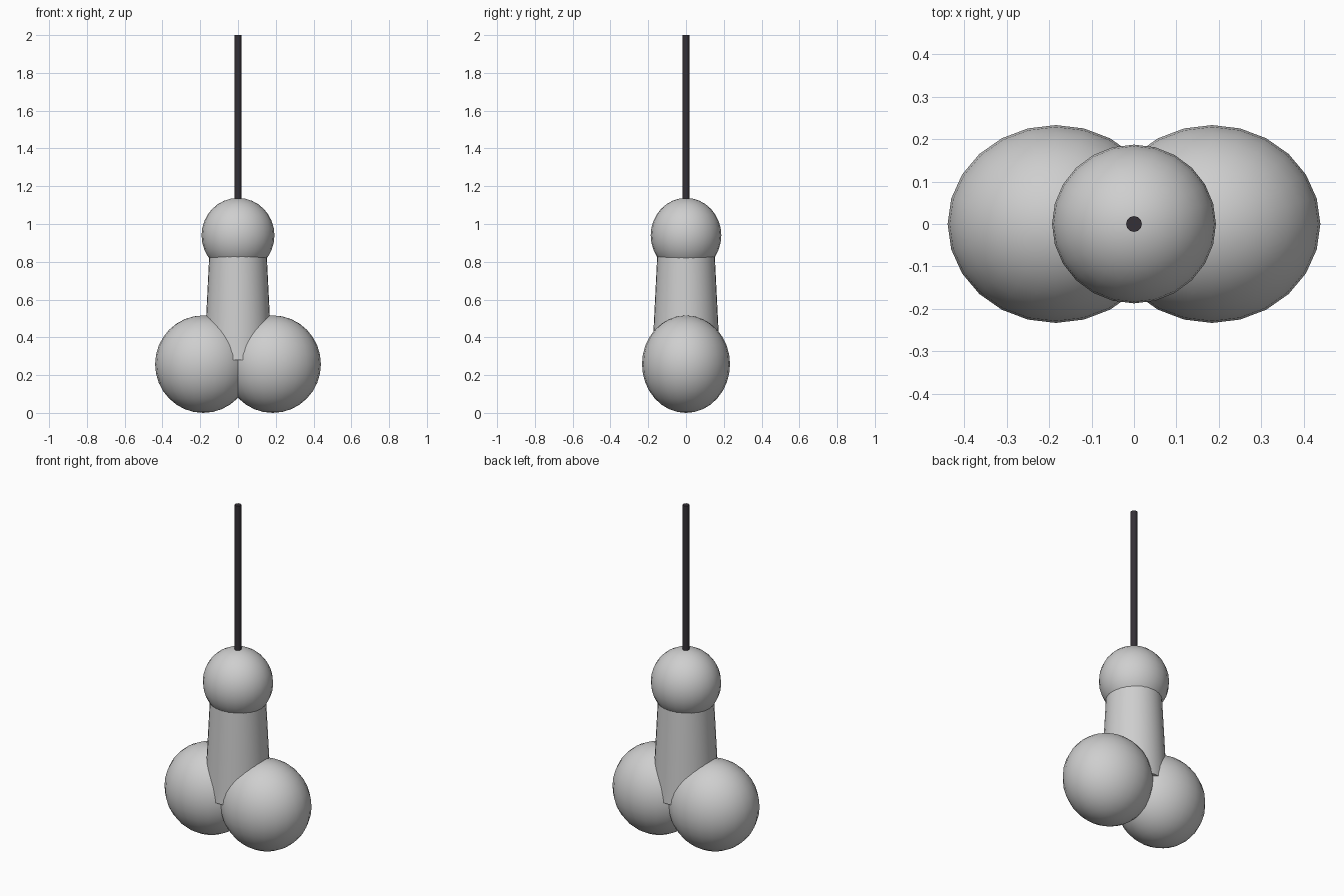
import bpy
import math

cube = bpy.data.objects.get("Cube")
if cube:
    bpy.data.objects.remove(cube, do_unlink=True)


def make_material(name, rgb):
    mat = bpy.data.materials.new(name)
    mat.use_nodes = True
    colour = (*rgb, 1)
    mat.diffuse_color = colour
    mat.node_tree.nodes["Principled BSDF"].inputs["Base Color"].default_value = colour
    return mat


def finish(name, mat):
    obj = bpy.context.object
    obj.name = name
    obj.data.materials.append(mat)
    bpy.ops.object.transform_apply(location=False, rotation=False, scale=True)
    bpy.ops.object.shade_smooth_by_angle(angle=math.radians(40))
    return obj


def ellipsoid(name, centre, radii, mat):
    bpy.ops.mesh.primitive_uv_sphere_add(segments=24, ring_count=16, location=centre)
    bpy.context.object.scale = radii
    return finish(name, mat)


def tapered_column(name, bottom, top, r_bottom, r_top, sides, mat):
    bpy.ops.mesh.primitive_cone_add(vertices=sides, radius1=r_bottom, radius2=r_top,
                                    depth=top - bottom, location=(0, 0, (bottom + top) / 2))
    return finish(name, mat)


grey = make_material("light grey", (0.62, 0.62, 0.62))
dark = make_material("dark cord", (0.035, 0.03, 0.037))

# Paired base spheres
for side, sign in (("left", 1), ("right", -1)):
    ellipsoid(side + "_base_sphere", (sign * 0.184, 0, 0.258), (0.255, 0.233, 0.258), grey)

# Tapered column and the rounded top it runs into
tapered_column("column", 0.28, 0.86, 0.18, 0.151, 32, grey)
ellipsoid("top_sphere", (0, 0, 0.94), (0.193, 0.187, 0.198), grey)

# Hanging cord
tapered_column("cord", 1.12, 2.0, 0.0185, 0.0185, 12, dark)
